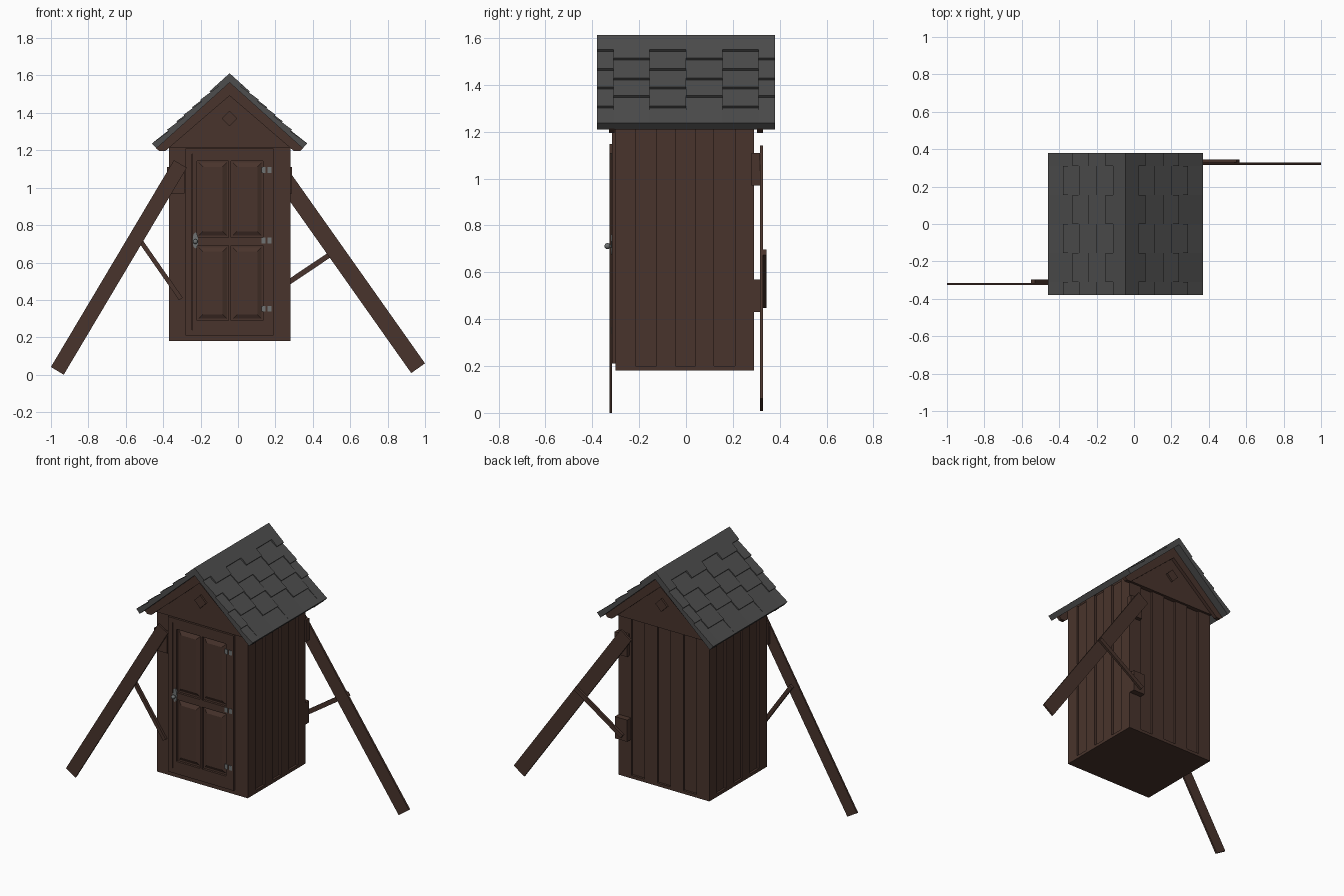
import bpy, bmesh, math
from mathutils import Vector, Matrix

if "Cube" in bpy.data.objects:
    bpy.data.objects.remove(bpy.data.objects["Cube"])

CX = -0.045            # centre line of the hut
W = 0.325              # half width of the hut
Y0, Y1 = -0.30, 0.29   # front and back of the hut


def material(name, rgb):
    m = bpy.data.materials.new(name)
    m.diffuse_color = (*rgb, 1)
    m.use_nodes = True
    m.node_tree.nodes["Principled BSDF"].inputs["Base Color"].default_value = m.diffuse_color
    return m


WOOD = material("dark_wood", (0.066, 0.034, 0.025))
SLATE = material("slate", (0.075, 0.075, 0.075))
METAL = material("metal", (0.16, 0.17, 0.17))


def loft(bm, a, b):
    """Closed solid between two matching outlines."""
    va = [bm.verts.new(p) for p in a]
    vb = [bm.verts.new(p) for p in b]
    n = len(a)
    bm.faces.new(va)
    bm.faces.new(vb[::-1])
    for i in range(n):
        bm.faces.new((va[i], vb[i], vb[(i + 1) % n], va[(i + 1) % n]))


def prism(bm, pts, y0, y1):
    """Extrude an (x, z) outline along y."""
    loft(bm, [(x, y0, z) for x, z in pts], [(x, y1, z) for x, z in pts])


def rect(x0, x1, z0, z1):
    return [(x0, z0), (x1, z0), (x1, z1), (x0, z1)]


def box(bm, x0, x1, y0, y1, z0, z1):
    prism(bm, rect(x0, x1, z0, z1), y0, y1)


def plank(bm, a, b, width, y0, y1):
    """Sloping flat board from a to b in the xz plane."""
    a, b = Vector(a), Vector(b)
    d = (b - a).normalized()
    n = Vector((-d.y, d.x)) * width / 2
    prism(bm, [a + n, a - n, b - n, b + n], y0, y1)


def finish(name, bm, mat):
    bmesh.ops.recalc_face_normals(bm, faces=bm.faces)
    me = bpy.data.meshes.new(name)
    bm.to_mesh(me)
    bm.free()
    me.materials.append(mat)
    ob = bpy.data.objects.new(name, me)
    bpy.context.collection.objects.link(ob)
    return ob


# hut core with gable ends, and floor
D = 0.014
bm = bmesh.new()
prism(bm, [(CX - W + D, 0.19), (CX + W - D, 0.19), (CX + W - D, 1.27), (CX, 1.56),
           (CX - W + D, 1.27)], Y0, Y1 - D)
finish("hut_core", bm, WOOD)
bm = bmesh.new()
box(bm, CX - W, CX + W, Y0, Y1, 0.18, 0.20)
finish("floor", bm, WOOD)

# raised vertical boards on both sides and the back
bm = bmesh.new()
edges = [Y0, -0.215, -0.125, -0.045, 0.04, 0.12, 0.21, Y1]
for i in range(0, 7, 2):
    for s in (-1, 1):
        xa, xb = sorted((CX + s * W, CX + s * (W - 0.02)))
        box(bm, xa, xb, edges[i], edges[i + 1], 0.2, 1.27)
finish("side_boards", bm, WOOD)
bm = bmesh.new()
step = 2 * W / 7
for i in range(0, 7, 2):
    x = CX - W + i * step
    box(bm, x, x + step, Y1 - 0.02, Y1, 0.2, 1.26)
finish("back_boards", bm, WOOD)

# gable panels, barge boards and diamond ornaments
gable, barge, diamond = bmesh.new(), bmesh.new(), bmesh.new()
for ys in ((-0.31, -0.295), (0.27, 0.305)):
    prism(gable, [(CX - W, 1.215), (CX + W, 1.215), (CX + W, 1.27), (CX, 1.56),
                  (CX - W, 1.27)], *ys)
for ys in ((-0.328, -0.305), (0.303, 0.328)):
    for s in (-1, 1):
        prism(barge, [(CX, 1.565), (CX + s * 0.395, 1.213), (CX + s * 0.375, 1.195),
                      (CX + s * 0.345, 1.195), (CX, 1.492)], *ys)
for ys in ((-0.322, -0.305), (0.30, 0.318)):
    r = 0.042
    prism(diamond, [(CX - r, 1.37), (CX, 1.37 - r), (CX + r, 1.37), (CX, 1.37 + r)], *ys)
finish("gable_panels", gable, WOOD)
finish("barge_boards", barge, WOOD)
finish("gable_diamonds", diamond, WOOD)

# roof: columns of staggered shingles, each a saw-tooth profile
bm = bmesh.new()
apex, eave = Vector((0, 1.612)), Vector((0.415, 1.237))
d = (eave - apex).normalized()
n = Vector((-d.y, d.x))
cols = [-0.38, -0.31, -0.155, 0, 0.155, 0.31, 0.38]
for i in range(6):
    steps = (1.55, 1.47, 1.39, 1.31) if i % 2 == 0 else (1.515, 1.43, 1.355)
    pts = [apex]
    for z in steps:
        tip = apex + d * ((z - apex.y) / d.y)
        pts += [tip, tip - n * 0.012]
    pts += [eave, eave - n * 0.036, Vector((0, 1.562))]
    for s in (-1, 1):
        prism(bm, [(CX + s * p.x, p.y) for p in pts], cols[i], cols[i + 1])
finish("shingle_roof", bm, SLATE)

# door casing, stiles and rails
F = -0.315
bm = bmesh.new()
for x0, x1, z0, z1 in ((-0.28, -0.247, 0.21, 1.21), (-0.242, -0.22, 0.24, 1.18),
                       (0.135, 0.19, 0.21, 1.21), (-0.247, 0.135, 1.18, 1.21),
                       (-0.247, 0.135, 0.21, 0.24), (-0.22, 0.135, 1.144, 1.18),
                       (-0.22, 0.135, 0.24, 0.29), (-0.22, 0.135, 0.69, 0.735),
                       (-0.05, -0.037, 0.29, 0.69), (-0.05, -0.037, 0.735, 1.144)):
    box(bm, x0, x1, F, -0.295, z0, z1)
finish("door_frame", bm, WOOD)

# four raised door panels
bm = bmesh.new()
for x0, x1 in ((-0.22, -0.05), (-0.037, 0.135)):
    for z0, z1 in ((0.29, 0.69), (0.735, 1.144)):
        ring = lambda k, y: [(x, y, z) for x, z in rect(x0 + k, x1 - k, z0 + k, z1 - k)]
        loft(bm, ring(0.008, -0.299), ring(0.032, -0.312))
finish("door_panels", bm, WOOD)

# hinges and handle
bm = bmesh.new()
for z in (1.095, 0.718, 0.352):
    for x in (0.137, 0.168):
        box(bm, x - 0.011, x + 0.011, F - 0.003, F + 0.005, z - 0.015, z + 0.015)
finish("hinges", bm, METAL)
bm = bmesh.new()
plate = [(-0.228 + 0.015 * math.cos(a * math.pi / 6), 0.718 + 0.043 * math.sin(a * math.pi / 6))
         for a in range(12)]
prism(bm, plate, F - 0.005, F + 0.005)
box(bm, -0.233, -0.223, F - 0.02, F, 0.707, 0.717)
bmesh.ops.create_uvsphere(bm, u_segments=12, v_segments=8, radius=0.013,
                          matrix=Matrix.Translation((-0.228, F - 0.02, 0.712)))
knob = finish("door_handle", bm, METAL)
bpy.context.view_layer.objects.active = knob
knob.select_set(True)
bpy.ops.object.shade_smooth_by_angle(angle=math.radians(50))

# prop legs
bm = bmesh.new()
plank(bm, (-0.966, 0.021), (-0.308, 1.127), 0.08, -0.327, -0.3155)
finish("front_leg", bm, WOOD)
bm = bmesh.new()
plank(bm, (0.963, 0.035), (0.20, 1.115), 0.09, 0.316, 0.329)
finish("back_leg", bm, WOOD)

# leg braces
bm = bmesh.new()
plank(bm, (-0.54, 0.742), (-0.305, 0.405), 0.024, -0.3155, -0.297)
finish("front_brace", bm, WOOD)
bm = bmesh.new()
plank(bm, (0.555, 0.685), (0.22, 0.46), 0.028, 0.329, 0.344)
finish("back_brace", bm, WOOD)

# mounting blocks between legs and walls
bm = bmesh.new()
box(bm, -0.379, -0.285, -0.3155, -0.295, 0.97, 1.11)
box(bm, 0.20, 0.288, 0.28, 0.316, 0.97, 1.11)
box(bm, 0.19, 0.278, 0.28, 0.329, 0.43, 0.57)
finish("mounting_blocks", bm, WOOD)
